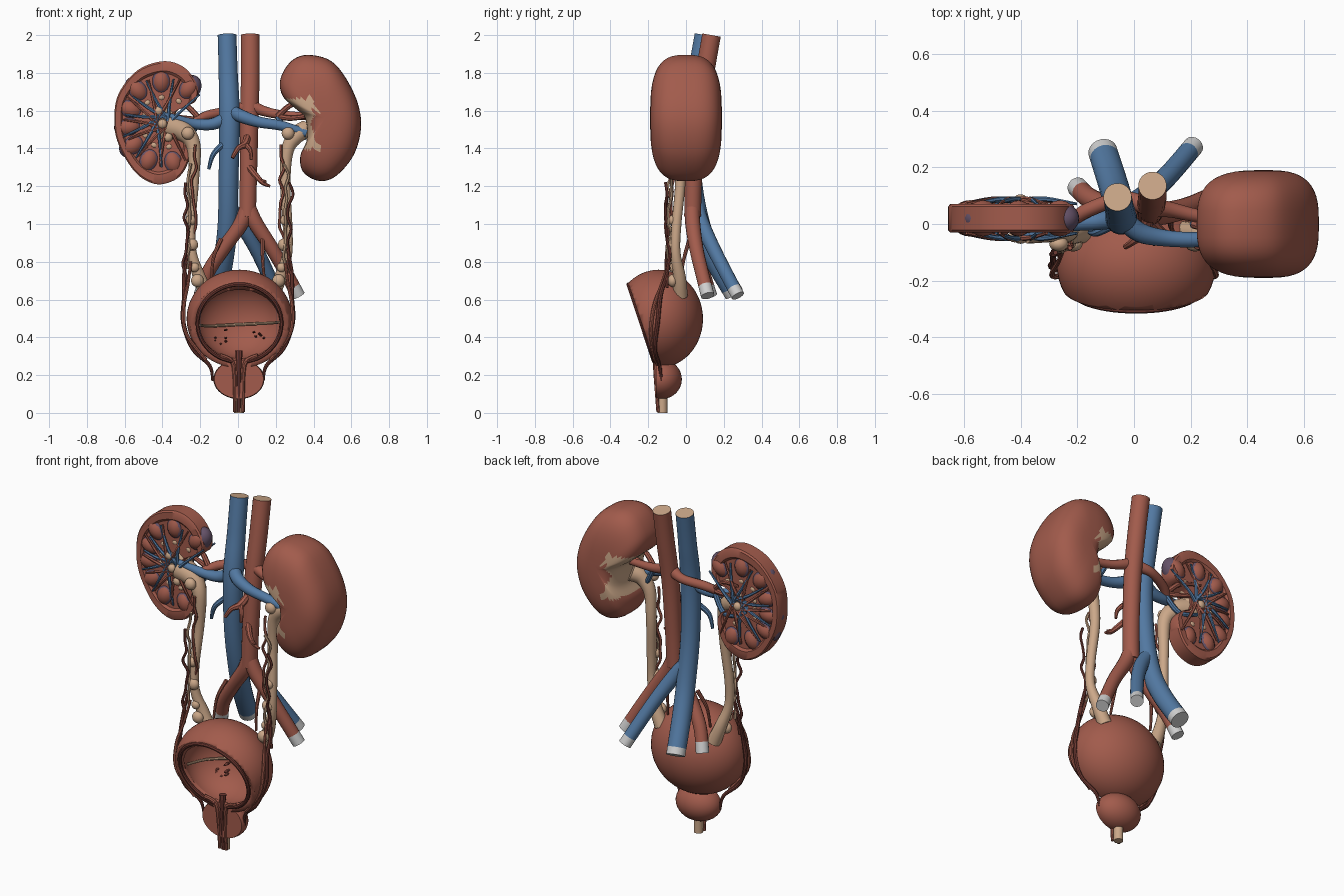
import bpy, bmesh, math, random
from mathutils import Vector, Matrix

if "Cube" in bpy.data.objects:
    bpy.data.objects.remove(bpy.data.objects["Cube"])
random.seed(4)

def material(name, c):
    m = bpy.data.materials.new(name)
    m.diffuse_color = (*c, 1)
    m.use_nodes = True
    m.node_tree.nodes["Principled BSDF"].inputs["Base Color"].default_value = m.diffuse_color
    return m

RED = material("tissue red", (0.36, 0.105, 0.072))
DARK = material("dark red", (0.17, 0.045, 0.035))
BLUE = material("vein blue", (0.085, 0.19, 0.36))
BEIGE = material("duct beige", (0.60, 0.39, 0.25))
WHITE = material("cut end grey", (0.62, 0.62, 0.62))
PURPLE = material("muted purple", (0.13, 0.085, 0.14))

def finish(name, bm, *mats):
    bmesh.ops.recalc_face_normals(bm, faces=bm.faces[:])
    me = bpy.data.meshes.new(name)
    bm.to_mesh(me)
    bm.free()
    ob = bpy.data.objects.new(name, me)
    bpy.context.collection.objects.link(ob)
    for m in mats:
        me.materials.append(m)
    return ob

def spline(pts, n, closed=False):
    """Catmull-Rom through points of any dimension."""
    P = [Vector(p) for p in pts]
    N = len(P)
    get = (lambda i: P[i % N]) if closed else (lambda i: P[max(0, min(N - 1, i))])
    out = []
    for i in range(N if closed else N - 1):
        a, b, c, d = (get(i + k) for k in (-1, 0, 1, 2))
        for k in range(n):
            t = k / n
            out.append(0.5 * (2 * b + (c - a) * t + (2 * a - 5 * b + 4 * c - d) * t * t
                              + (3 * b - a - 3 * c + d) * t ** 3))
    if not closed:
        out.append(P[-1])
    return out

def tube(name, pts, mat, sides=12, n=6, start=None, end=None, end_len=0.055):
    """Swept tube through (x, y, z, radius); optional start cap and end section colour."""
    S = spline(pts, n)
    C = [s.to_3d() for s in S]
    bm = bmesh.new()
    rings, u = [], None
    for i, c in enumerate(C):
        t = (C[min(i + 1, len(C) - 1)] - C[max(i - 1, 0)]).normalized()
        u = t.orthogonal() if u is None else u - t * u.dot(t)
        u.normalize()
        v = t.cross(u)
        rings.append([bm.verts.new(c + S[i][3] * (u * math.cos(a) + v * math.sin(a)))
                      for a in (2 * math.pi * k / sides for k in range(sides))])
    for i in range(len(rings) - 1):
        for k in range(sides):
            j = (k + 1) % sides
            f = bm.faces.new((rings[i][k], rings[i][j], rings[i + 1][j], rings[i + 1][k]))
            f.material_index = 2 if end and (C[i] - C[-1]).length < end_len + 0.01 else 0
    bm.faces.new(rings[0]).material_index = 1
    bm.faces.new(rings[-1]).material_index = 2
    return finish(name, bm, mat, start or mat, end or mat)

def ball(name, c, r, mat, rot=0, seg=24, cut=None):
    """Ellipsoid, turned about y, optionally cut by a plane (point, normal)."""
    bm = bmesh.new()
    bmesh.ops.create_uvsphere(bm, u_segments=seg, v_segments=seg // 2, radius=1,
        matrix=Matrix.Translation(c) @ Matrix.Rotation(rot, 4, 'Y') @ Matrix.Diagonal((*r, 1)))
    if cut:
        bmesh.ops.bisect_plane(bm, geom=bm.verts[:] + bm.edges[:] + bm.faces[:],
                               plane_co=cut[0], plane_no=cut[1], clear_outer=True)
    return bm if cut else finish(name, bm, mat)

def loft(name, outline, centre, layers, rule, *mats):
    """Stack scaled copies of an xz outline along y; layers are (y, scale)."""
    O, c = spline(outline, 6, True), Vector(centre)
    bm = bmesh.new()
    R = [[bm.verts.new((c.x + (p.x - c.x) * s, y, c.y + (p.y - c.y) * s)) for p in O] for y, s in layers]
    for a, b in zip(R, R[1:]):
        for k in range(len(O)):
            j = (k + 1) % len(O)
            bm.faces.new((a[k], a[j], b[j], b[k]))
    bm.faces.new(R[0])
    bm.faces.new(R[-1])
    for f in bm.faces:
        f.material_index = rule(f.calc_center_median())
    return finish(name, bm, *mats)

# Whole kidney with beige hilum
whole = [(.38, 1.895), (.51, 1.85), (.615, 1.69), (.652, 1.53), (.615, 1.37), (.52, 1.255), (.43, 1.228),
         (.345, 1.275), (.33, 1.36), (.365, 1.45), (.355, 1.56), (.30, 1.615), (.235, 1.68), (.225, 1.77), (.285, 1.865)]
layers = []
for i in range(25):
    a = math.radians(-88 + 176 * i / 24)
    layers.append((math.copysign(0.19 * abs(math.sin(a)) ** .67, a), math.cos(a) ** .67))
loft("whole_kidney", whole, (.46, 1.56), layers,
     lambda p: int(abs(p.z - 1.53) < .135 and p.x < .385 + .4 * abs(p.z - 1.53)), RED, BEIGE)

# Sliced kidney slab
sliced = [(-.39, 1.862), (-.28, 1.825), (-.215, 1.73), (-.225, 1.65), (-.29, 1.62), (-.335, 1.585), (-.335, 1.49),
          (-.275, 1.45), (-.25, 1.39), (-.28, 1.29), (-.34, 1.23), (-.44, 1.212), (-.545, 1.275), (-.632, 1.42),
          (-.655, 1.55), (-.632, 1.69), (-.53, 1.815)]
loft("sliced_kidney", sliced, (-.44, 1.54),
     [(-.018, .80), (-.03, .84), (-.03, .97), (-.022, 1), (.062, 1), (.07, .97), (.07, .84), (.058, .80)],
     lambda p: 0, RED)

# Lobes with dark borders, calyx branches and small vessels inside the sliced kidney
hub = Vector((-.40, .02, 1.54))
for i, (deg, d) in enumerate([(52, .225), (92, .215), (128, .215), (158, .185), (188, .18),
                              (218, .2), (250, .215), (285, .22)]):
    a = math.radians(deg)
    o = Vector((math.cos(a), 0, math.sin(a)))
    c = hub + o * d
    ball(f"lobe_border_{i}", c, (.078, .058, .062), PURPLE, -a)
    ball(f"lobe_{i}", c, (.07, .064, .054), RED, -a)
    tip = hub + o * (d - .085)
    tube(f"calyx_{i}", [(*hub, .04), (*(hub + o * .07), .026), (*tip, .032)], BEIGE)
    ball(f"calyx_cup_{i}", tip, (.026, .045, .03), BEIGE, -a, 16)
    side = Vector((-o.z, 0, o.x))
    for s, m in ((-1, BLUE), (1, RED)):
        for y in (-.05, .088):
            q = [hub + side * s * .03, hub + o * .09 + side * s * .04, hub + o * (d + .01) + side * s * .066]
            tube(f"kidney_vessel_{i}", [(p.x, y * w + .02 * (1 - w), p.z, r)
                 for p, w, r in zip(q, (.9, 1, .75), (.012, .009, .005))], m, 6, 4)
ball("renal_pelvis", (-.385, .015, 1.53), (.07, .06, .10), BEIGE)
for p in ((-.40, -.05, 1.53), (-.42, -.045, 1.60), (-.37, -.045, 1.46), (-.40, .085, 1.53)):
    ball("pelvis_nodule", p, (.025, .02, .025), BEIGE, 0, 12)

# Aorta and iliac arteries
tube("aorta", [(.065, .135, 2, .05), (.065, .10, 1.8, .05), (.06, .06, 1.55, .049), (.055, .04, 1.25, .046),
               (.05, .035, 1.04, .045)], RED, 20, 8, start=BEIGE)
tube("left_iliac_artery", [(.045, .035, 1.12, .038), (.09, .035, 1.01, .04), (.18, .055, .87, .037),
                           (.255, .085, .74, .036), (.32, .115, .62, .036)], RED, 16, 8, end=WHITE)
tube("right_iliac_artery", [(.055, .035, 1.12, .038), (.02, .035, 1.01, .04), (-.07, .055, .88, .037),
                            (-.155, .09, .75, .036), (-.20, .13, .62, .036)], RED, 16, 8, end=WHITE)

# Vena cava and left iliac vein
tube("vena_cava", [(-.058, .095, 2, .05), (-.052, .06, 1.8, .051), (-.045, .02, 1.55, .056), (-.05, .03, 1.25, .053),
                   (-.055, .075, 1.0, .053), (-.075, .145, .82, .053), (-.11, .255, .63, .052)],
     BLUE, 20, 8, start=BEIGE, end=WHITE)
tube("left_iliac_vein", [(-.05, .06, 1.1, .035), (.02, .085, 1.0, .04), (.11, .16, .84, .037),
                         (.21, .275, .62, .036)], BLUE, 16, 8, end=WHITE)

# Renal veins and arteries
tube("left_renal_vein", [(-.04, .02, 1.6, .035), (.02, -.03, 1.57, .035), (.11, -.05, 1.54, .03),
                         (.23, -.055, 1.52, .027), (.36, -.04, 1.48, .024)], BLUE)
tube("right_renal_vein", [(-.05, .02, 1.57, .035), (-.13, .01, 1.53, .032), (-.23, .0, 1.53, .028),
                          (-.33, -.03, 1.56, .02), (-.42, -.045, 1.59, .01)], BLUE)
tube("left_renal_artery", [(.06, .06, 1.63, .035), (.13, .05, 1.60, .028), (.22, .03, 1.58, .024),
                           (.36, .01, 1.57, .02)], RED)
tube("right_renal_artery", [(.05, .06, 1.62, .035), (-.04, .09, 1.60, .026), (-.16, .05, 1.575, .026),
                            (-.23, .01, 1.54, .022), (-.36, -.03, 1.48, .014)], RED)
for z1, m in ((1.63, RED), (1.56, RED), (1.45, BLUE)):
    tube("left_hilum_branch", [(.21, .0, 1.57, .016), (.28, -.02, z1, .014), (.36, -.03, z1 + .01, .012)], m, 8)
    tube("right_hilum_branch", [(-.2, .02, 1.55, .016), (-.28, .05, z1, .014), (-.4, .085, z1 + .02, .008)], m, 8)

# Small trunk branches
tube("front_artery", [(.05, .02, 1.46, .02), (.035, -.03, 1.42, .02), (.0, -.06, 1.40, .014), (-.03, -.08, 1.35, .01)], RED, 8)
tube("front_artery_twig", [(.04, -.03, 1.42, .015), (.065, -.06, 1.39, .012), (.07, -.07, 1.34, .008)], RED, 8)
tube("lower_artery", [(.06, .01, 1.30, .018), (.10, -.03, 1.25, .016), (.135, -.04, 1.215, .012), (.17, -.04, 1.20, .007)], RED, 8)
tube("lower_artery_twig", [(.12, -.04, 1.23, .011), (.15, -.05, 1.225, .006)], RED, 8)
tube("small_vein", [(-.07, .0, 1.43, .017), (-.13, -.03, 1.37, .014), (-.155, -.03, 1.29, .009)], BLUE, 8)

# Ureters
tube("right_ureter", [(-.37, .0, 1.52, .07), (-.29, -.01, 1.49, .055), (-.235, -.025, 1.41, .038), (-.235, -.03, 1.22, .028),
                      (-.25, -.05, 1.0, .026), (-.245, -.055, .85, .026), (-.205, -.035, .72, .034),
                      (-.165, -.03, .62, .04)], BEIGE, 16)
tube("left_ureter", [(.36, .0, 1.50, .05), (.31, -.03, 1.47, .045), (.262, -.035, 1.39, .034), (.25, -.03, 1.22, .028),
                     (.262, -.05, 1.0, .026), (.262, -.055, .85, .026), (.225, -.035, .72, .034),
                     (.18, -.03, .62, .04)], BEIGE, 16)
for s in (-1, 1):
    for x, z, r in ((.245, .89, .034), (.215, .70, .034), (.25, 1.02, .028), (.265, 1.48, .034), (.23, .77, .025)):
        ball("ureter_nodule", (s * x, -.07, z), (r, r * .8, r), BEIGE, 0, 16)

# Winding vessels along ureters and around bladder
for s in (-1, 1):
    for k in range(3):
        pts = [(s * (.255 + .022 * (k - 1) + random.uniform(-.015, .015)),
                -.075 - .012 * k + random.uniform(-.012, .012), 1.42 - .062 * i - .1 * k, .008) for i in range(10)]
        tube("ureter_vessel", pts, (RED, BEIGE, DARK)[k], 6, 4)
    tube("bladder_vessel", [(s * .26, -.08, .88, .009), (s * .285, -.10, .74, .01), (s * .284, -.135, .62, .012),
                            (s * .29, -.15, .48, .012), (s * .24, -.165, .34, .011), (s * .15, -.14, .25, .01),
                            (s * .135, -.13, .17, .006)], DARK, 8)
    tube("bladder_vessel_outer", [(s * .25, -.09, .80, .008), (s * .265, -.13, .68, .008), (s * .287, -.17, .56, .01),
                                  (s * .275, -.185, .42, .01), (s * .17, -.165, .28, .01)], RED, 8)
    tube("iliac_twig", [(s * .11 + .02, .02, .92, .012), (s * .13, -.01, .82, .009), (s * .14, -.03, .70, .007)], RED, 8)

# Bladder shell, sliced open at the front
plane = (Vector((0, -.16, .25)), Vector((0, -.949, -.316)))
bladder = finish("bladder", ball("", (.008, -.145, .498), (.28, .235, .26), RED, 0, 56, plane), RED)
mod = bladder.modifiers.new("wall", 'SOLIDIFY')
mod.thickness, mod.offset = .05, -1
# Inner lip, fold line and openings
lip = []
for i in range(25):
    a = math.radians(-80 + 340 * i / 24)
    z = .475 + .205 * math.sin(a)
    lip.append((.008 + .222 * math.cos(a), -.245 - .333 * (z - .5), z, .011))
tube("bladder_lip", lip, DARK, 8, 2)
tube("bladder_fold", [(-.205, -.18, .465, .007), (-.15, -.05, .46, .008), (.008, .03, .468, .008),
                      (.16, -.05, .475, .008), (.22, -.18, .48, .007)], BEIGE, 8)
for i in range(12):
    ball("bladder_pore", (random.uniform(-.13, .14), -.01, random.uniform(.36, .45)), (.008, .03, .006), DARK, 0, 8)

# Prostate halves, sliced flat at the front
bm = ball("", (.005, -.13, .178), (.135, .108, .105), RED, 0, 40, (Vector((0, -.158, 0)), Vector((0, -1, 0))))
bmesh.ops.holes_fill(bm, edges=[e for e in bm.edges if e.is_boundary])
finish("prostate", bm, RED)

# Urethra with opened channel
tube("urethra", [(.005, -.122, .27, .026), (.005, -.125, .12, .026), (.005, -.125, 0, .026)], BEIGE, 16)
tube("urethra_channel", [(.005, -.15, .33, .02), (.005, -.155, .2, .012), (.005, -.142, .005, .012)], DARK, 8)
for s in (-1, 1):
    tube("urethra_edge", [(.005 + s * .10, -.18, .305, .012), (.005 + s * .04, -.165, .275, .012),
                          (.005 + s * .024, -.162, .2, .010), (.005 + s * .022, -.148, .005, .009)], RED, 8)

# Smooth shading with sharp cut edges
bpy.ops.object.select_all(action='SELECT')
bpy.context.view_layer.objects.active = bladder
bpy.ops.object.shade_smooth_by_angle(angle=math.radians(40))
